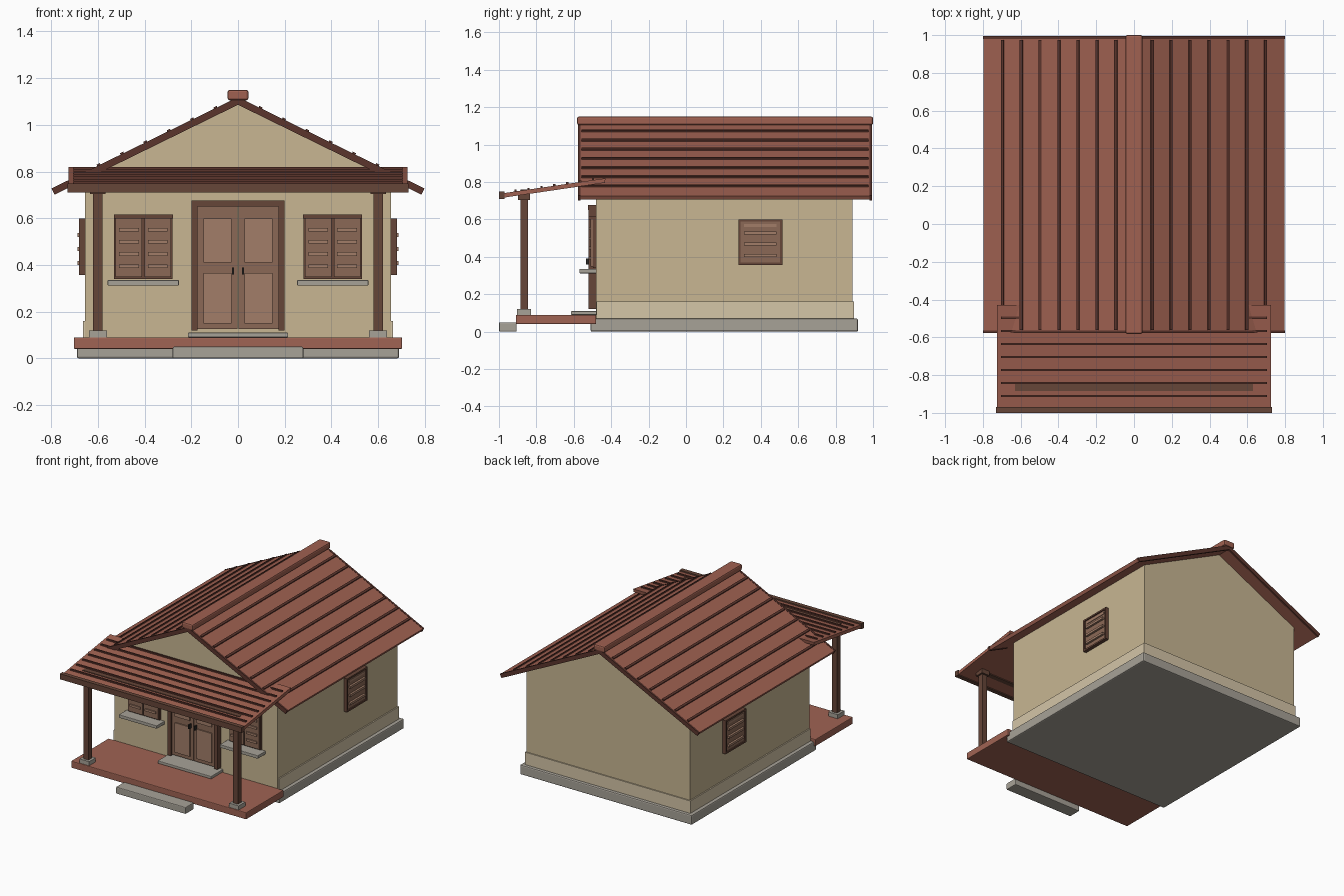
import bpy, math

if "Cube" in bpy.data.objects:
    bpy.data.objects.remove(bpy.data.objects["Cube"])

def material(name, r, g, b):
    m = bpy.data.materials.new(name)
    m.diffuse_color = (r ** 2.2, g ** 2.2, b ** 2.2, 1)
    m.use_nodes = True
    m.node_tree.nodes["Principled BSDF"].inputs["Base Color"].default_value = m.diffuse_color
    return m

PLASTER = material("plaster", .78, .71, .57)
BAND = material("pale_plaster", .83, .77, .65)
STONE = material("stone", .65, .63, .59)
TILE = material("roof_red", .62, .38, .32)
FLOOR = material("floor_red", .62, .39, .33)
FRAME = material("dark_wood", .40, .28, .23)
WOOD = material("wood", .54, .41, .34)
PANEL = material("light_wood", .63, .49, .41)
RIB = material("roof_rib", .36, .22, .19)
METAL = material("dark_metal", .18, .17, .16)

def finish(name, verts, faces, mat, bevel=0):
    me = bpy.data.meshes.new(name)
    me.from_pydata(verts, [], faces)
    me.materials.append(mat)
    ob = bpy.data.objects.new(name, me)
    bpy.context.collection.objects.link(ob)
    if bevel:
        b = ob.modifiers.new("bevel", 'BEVEL')
        b.width, b.segments = bevel, 2
    return ob

def prism(name, profile, lo, hi, axis, mat, bevel=0):
    """Extrude a 2D profile along x (profile in yz) or y (profile in xz)."""
    def place(p, t):
        return (t, p[0], p[1]) if axis == 'x' else (p[0], t, p[1])
    n = len(profile)
    area = sum(profile[i][0] * profile[(i + 1) % n][1] - profile[(i + 1) % n][0] * profile[i][1] for i in range(n))
    if (area < 0) == (axis == 'x'):
        profile = profile[::-1]
    # profile now winds so that the side faces point outward
    verts = [place(p, lo) for p in profile] + [place(p, hi) for p in profile]
    faces = [[i, (i + 1) % n, (i + 1) % n + n, i + n] for i in range(n)]
    faces += [list(range(n))[::-1], list(range(n, 2 * n))]
    if axis == 'y':
        faces = [f for f in faces]
    return finish(name, verts, faces, mat, bevel)

def box(name, x, y, z, mat, bevel=0):
    return prism(name, [(y[0], z[0]), (y[1], z[0]), (y[1], z[1]), (y[0], z[1])], x[0], x[1], 'x', mat, bevel)

def span(s, a, b):
    """Interval a..b mirrored to side s."""
    return tuple(sorted((s * a, s * b)))

# base, walls and plinth
box("foundation", (-.69, .69), (-.51, .92), (0, .07), STONE, .008)
prism("walls", [(-.655, .07), (.655, .07), (.655, .771), (0, 1.092), (-.655, .771)], -.48, .89, 'y', PLASTER)
box("plinth_band", (-.664, .664), (-.478, .898), (.07, .16), BAND)

# porch floor and steps
box("porch_floor", (-.703, .703), (-.91, -.48), (.04, .09), FLOOR, .005)
box("front_step", (-.28, .28), (-1, -.905), (0, .05), STONE, .006)
box("door_step", (-.215, .215), (-.615, -.475), (.09, .11), STONE, .004)

# main roof: slabs, rake boards and ribs
SL = .49
def slope(x, top):
    return (1.117 if top else 1.09) - SL * x

for s in (-1, 1):
    side = "left" if s < 0 else "right"
    slab = [(0, slope(0, 1)), (s * .797, slope(.797, 1)), (s * .785, slope(.785, 0)), (0, slope(0, 0))]
    prism("roof_slab_" + side, slab, -.565, .982, 'y', TILE)
    rake = [(0, 1.119), (s * .799, 1.119 - SL * .799), (s * .785, 1.086 - SL * .785), (0, 1.086)]
    for end, lo in (("front", -.577), ("back", .98)):
        prism(f"rake_board_{end}_{side}", rake, lo, lo + .014, 'y', RIB)
    for i in range(1, 8):
        a, b = .1 * i - .013, .1 * i + .001
        rib = [(s * a, slope(a, 1) - .006), (s * b, slope(b, 1) - .006),
               (s * (b + .004), slope(b, 1) + .007), (s * (a + .004), slope(a, 1) + .007)]
        prism(f"roof_rib_{side}_{i}", rib, -.56, .975, 'y', RIB)
box("ridge_cap", (-.045, .045), (-.582, 1), (1.105, 1.15), TILE, .01)

# porch roof
def porch_top(y):
    return .82 + (y + .43) * .146

prism("porch_roof", [(-.985, porch_top(-.985)), (-.43, .82), (-.434, .796), (-.985, porch_top(-.985) - .024)],
      -.725, .725, 'x', TILE)
for i in range(7):
    y = -.497 - .069 * i
    z = porch_top(y)
    box(f"porch_rib_{i}", (-.705, .705), (y - .006, y + .006), (z - .006, z + .009), RIB)
box("porch_fascia", (-.73, .73), (-1, -.97), (.71, .75), FRAME)
box("porch_beam", (-.63, .63), (-.884, -.848), (.728, .759), FRAME)

# posts
for s in (-1, 1):
    side = "left" if s < 0 else "right"
    for part, r, z, m in (("base", .038, (.088, .12), STONE), ("post", .02, (.11, .72), FRAME),
                          ("capital", .033, (.705, .738), FRAME)):
        box(f"porch_{part}_{side}", span(s, .6 - r, .6 + r), (-.866 - r, -.866 + r), z, m)

# double door
box("door_head", (-.2, .2), (-.525, -.475), (.65, .676), FRAME)
for s in (-1, 1):
    side = "left" if s < 0 else "right"
    box("door_jamb_" + side, span(s, .174, .2), (-.522, -.475), (.12, .655), FRAME)
    box("door_leaf_" + side, span(s, .0015, .175), (-.507, -.475), (.125, .652), WOOD)
    box("door_upper_panel_" + side, span(s, .028, .148), (-.515, -.5), (.41, .6), PANEL)
    box("door_lower_panel_" + side, span(s, .028, .148), (-.515, -.5), (.15, .365), PANEL)
    box("door_handle_" + side, span(s, .017, .026), (-.535, -.5), (.36, .39), METAL)

    # front shuttered window
    box("window_back_" + side, span(s, .28, .53), (-.498, -.475), (.34, .615), FRAME)
    box("window_head_" + side, span(s, .278, .532), (-.522, -.475), (.6, .617), FRAME)
    for k, a in enumerate((.287, .411)):
        box(f"shutter_{side}_{k}", span(s, a, a + .113), (-.51, -.49), (.348, .602), WOOD)
        for j in range(4):
            z = .395 + .052 * j
            box(f"shutter_slat_{side}_{k}_{j}", span(s, a + .014, a + .099), (-.518, -.5), (z - .008, z + .008), PANEL)
    box("window_sill_" + side, span(s, .253, .558), (-.57, -.475), (.312, .335), STONE, .003)

    # side louvred window
    box("side_shutter_" + side, span(s, .65, .672), (.285, .51), (.362, .595), WOOD)
    for k, y in enumerate((.28, .503)):
        box(f"side_frame_post_{side}_{k}", span(s, .65, .68), (y, y + .012), (.357, .6), FRAME)
    for k, z in enumerate((.357, .588)):
        box(f"side_frame_rail_{side}_{k}", span(s, .65, .68), (.28, .515), (z, z + .012), FRAME)
    for j in range(4):
        z = .408 + .06 * j if j < 3 else .568
        depth = .687 if j < 3 else .676
        box(f"side_slat_{side}_{j}", span(s, .66, depth), (.31, .485), (z - .008, z + .008), PANEL)
